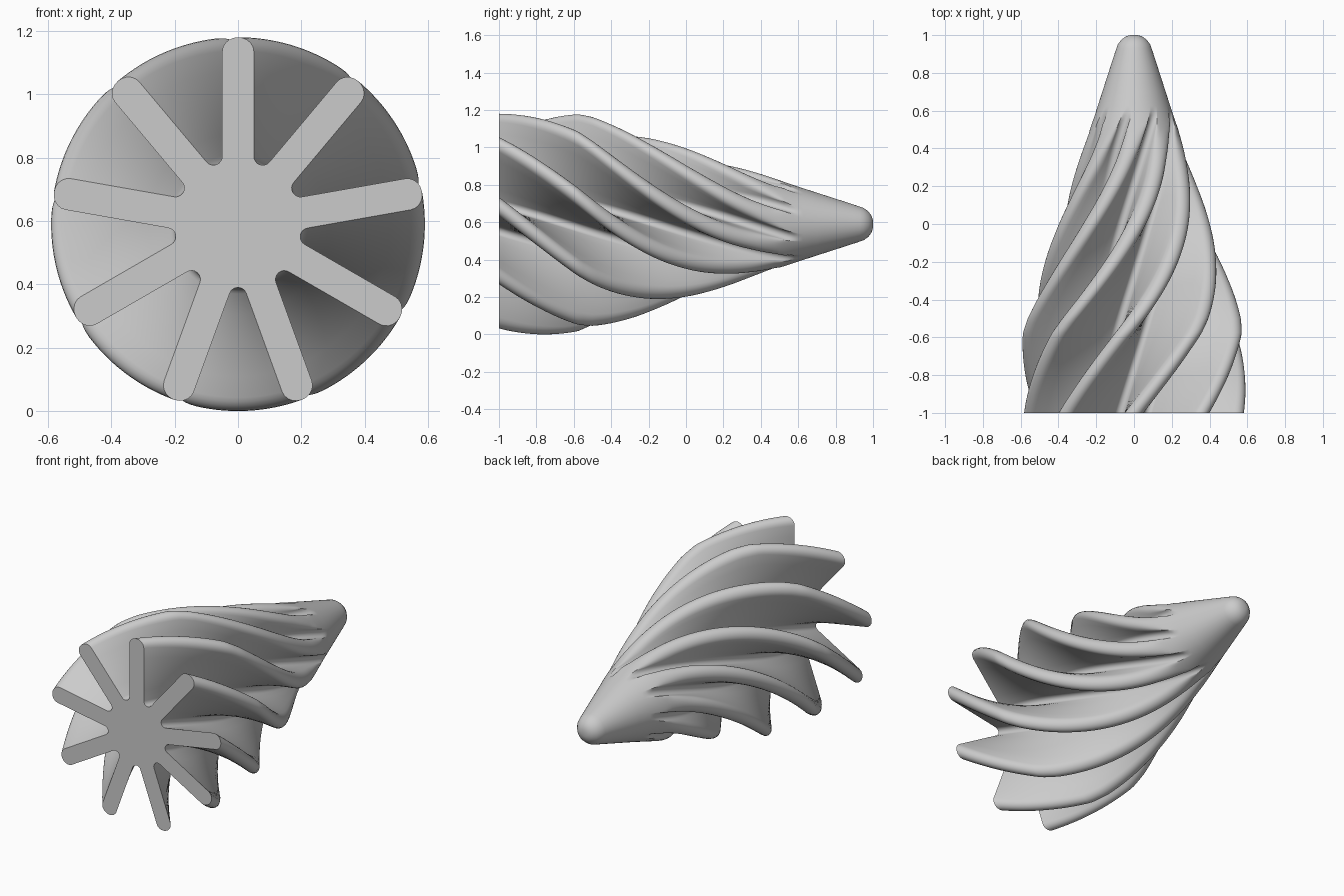
import bpy, bmesh
from math import sin, cos, pi, radians, atan2, hypot

if "Cube" in bpy.data.objects:
    bpy.data.objects.remove(bpy.data.objects["Cube"])

BLADES = 9
RADIUS = 0.59        # outer radius and height of the axis
CORE = 0.20          # radius at the groove bottoms
HALF = 0.05          # half blade thickness
TWIST = radians(82)  # twist per unit length
PITCH = 2 * pi / BLADES


def envelope(y):
    # Outer radius: short cylinder, long cone, rounded nose
    pts = [(-1, RADIUS), (-0.58, RADIUS), (-0.5, 0.572), (0.0, 0.405), (0.6, 0.2), (0.91, 0.1),
           (0.95, 0.086), (0.975, 0.068), (0.992, 0.045), (1.0, 0.02)]
    for (a, ra), (b, rb) in zip(pts, pts[1:]):
        if y <= b + 1e-9:
            return ra + (rb - ra) * (y - a) / (b - a)
    return pts[-1][1]


def blade_outline(R):
    # One blade plus one groove bottom, as (angle, radius) pairs
    Rb = max(R, 0.24)
    e = min(0.045, (Rb - CORE) * 0.5)
    d = (CORE - HALF) / (1 - sin(PITCH / 2))   # groove fillet centre
    rho = d * sin(PITCH / 2) - HALF
    root = d * cos(PITCH / 2)
    top = Rb - e
    pts = []
    for i in range(5):                          # rising side
        pts.append((root + (top - root) * i / 5, -HALF))
    for i in range(11):                         # rounded crest
        t = -pi / 2 + pi * i / 10
        pts.append((top + e * cos(t), HALF * sin(t)))
    for i in range(1, 6):                       # falling side
        pts.append((top + (root - top) * i / 5, HALF))
    h = PITCH / 2
    for i in range(1, 8):                       # rounded groove bottom
        t = -pi / 2 + (-pi + PITCH) * i / 8
        pts.append((d * cos(h) + rho * cos(t), d * sin(h) + rho * sin(t)))
    return [(atan2(v, u), min(hypot(u, v), R)) for u, v in pts]


bm = bmesh.new()
levels = [-1 + 1.9 * i / 76 for i in range(77)] + [0.91, 0.93, 0.95, 0.9625, 0.975, 0.984, 0.992, 1.0]
rings = []
for y in levels:
    R = envelope(y)
    outline = blade_outline(R)
    ring = []
    for k in range(BLADES):
        base = pi / 2 + k * PITCH - TWIST * (min(y, 0.7) + 1)
        for a, r in outline:
            ring.append(bm.verts.new((r * cos(base + a), y, RADIUS + r * sin(base + a))))
    rings.append(ring)

# Skin between sections, then close both ends
n = len(rings[0])
for p, q in zip(rings, rings[1:]):
    for i in range(n):
        j = (i + 1) % n
        bm.faces.new((p[i], p[j], q[j], q[i]))
bm.faces.new(rings[0])
bm.faces.new(rings[-1])
bmesh.ops.recalc_face_normals(bm, faces=bm.faces)

mesh = bpy.data.meshes.new("twisted_fluted_cone")
bm.to_mesh(mesh)
bm.free()
cone = bpy.data.objects.new("twisted_fluted_cone", mesh)
bpy.context.collection.objects.link(cone)
bpy.context.view_layer.objects.active = cone
cone.select_set(True)
bpy.ops.object.shade_smooth_by_angle(angle=radians(40))
